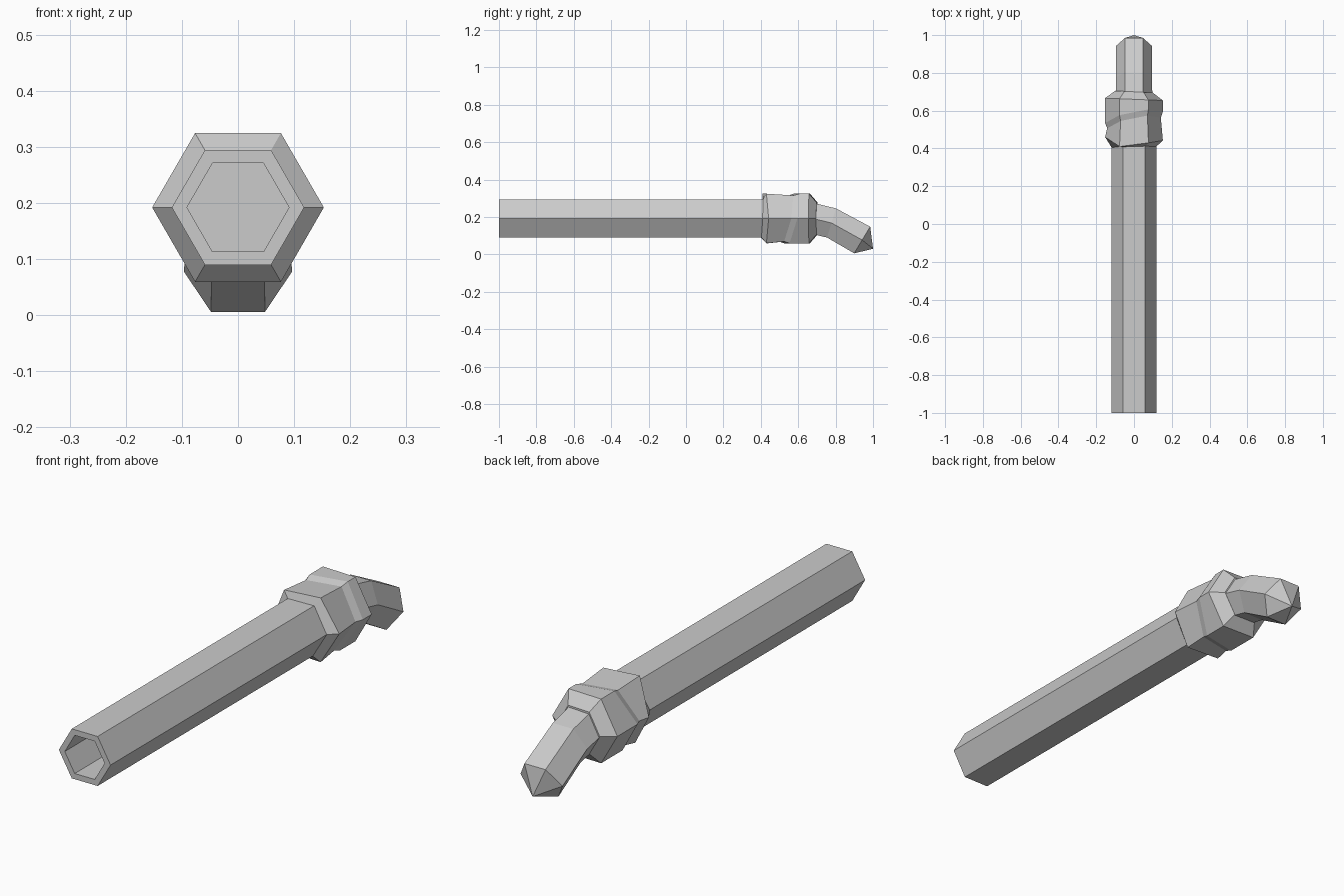
import bpy
import bmesh
from math import sin, cos, pi, radians

cube = bpy.data.objects.get("Cube")
if cube:
    bpy.data.objects.remove(cube)

# Single plain grey
grey = bpy.data.materials.new("plain_grey")
grey.use_nodes = True
colour = (0.6, 0.6, 0.6, 1)
grey.diffuse_color = colour
grey.node_tree.nodes["Principled BSDF"].inputs["Base Color"].default_value = colour

AXIS = 0.192  # height of the tube axis
SIDES = 6


def ring(bm, y, r, z=AXIS, lean=0, skew=(0, 0), offsets=(0,) * SIDES):
    """Hexagonal ring facing along y, leaning forward or skewed along y."""
    verts = []
    for k in range(SIDES):
        a = 2 * pi * k / SIDES
        px, up = r * cos(a), r * sin(a)
        shift = px * skew[0] + up * skew[1] + offsets[k]
        verts.append(bm.verts.new((px, y + up * sin(lean) + shift,
                                   z + up * cos(lean))))
    return verts


def loft(name, rings, apex=None):
    """Skin rings from front to back, closing the ends flat or to a point."""
    bm = bmesh.new()
    loops = [ring(bm, **r) for r in rings]
    for a, b in zip(loops, loops[1:]):
        for k in range(SIDES):
            n = (k + 1) % SIDES
            bm.faces.new((a[k], a[n], b[n], b[k]))
    bm.faces.new(loops[0])
    if apex:
        tip = bm.verts.new(apex)
        for k in range(SIDES):
            bm.faces.new((loops[-1][k], loops[-1][(k + 1) % SIDES], tip))
    else:
        bm.faces.new(loops[-1])
    bmesh.ops.recalc_face_normals(bm, faces=bm.faces)
    mesh = bpy.data.meshes.new(name)
    bm.to_mesh(mesh)
    bm.free()
    mesh.materials.append(grey)
    obj = bpy.data.objects.new(name, mesh)
    bpy.context.collection.objects.link(obj)
    return obj


# Long tube with a hollow front: bore floor, bore mouth, rim, outer wall
loft("tube", [
    dict(y=-0.4, r=0.091),
    dict(y=-1.0, r=0.091),
    dict(y=-1.0, r=0.118),
    dict(y=0.5, r=0.118),
])

# Collar with an uneven front lip and a slanted step around the middle
slant = (0.2, 0.2)
loft("collar", [
    dict(y=0.405, r=0.116, skew=(0.03, 0.05)),
    dict(y=0.43, r=0.153, offsets=(0.012, 0.0, -0.02, 0.03, 0.01, 0.0)),
    dict(y=0.535, r=0.142, skew=slant),
    dict(y=0.565, r=0.153, skew=slant),
    dict(y=0.66, r=0.153, skew=(-0.04, 0)),
    dict(y=0.70, r=0.1, skew=(-0.05, 0)),
])

# Bent nozzle ending in a blunt point
loft("nozzle", [
    dict(y=0.64, r=0.097),
    dict(y=0.695, r=0.097, z=0.188),
    dict(y=0.778, r=0.094, z=0.168, lean=radians(17)),
    dict(y=0.942, r=0.096, z=0.077, lean=radians(31)),
], apex=(0, 1.0, 0.03))
